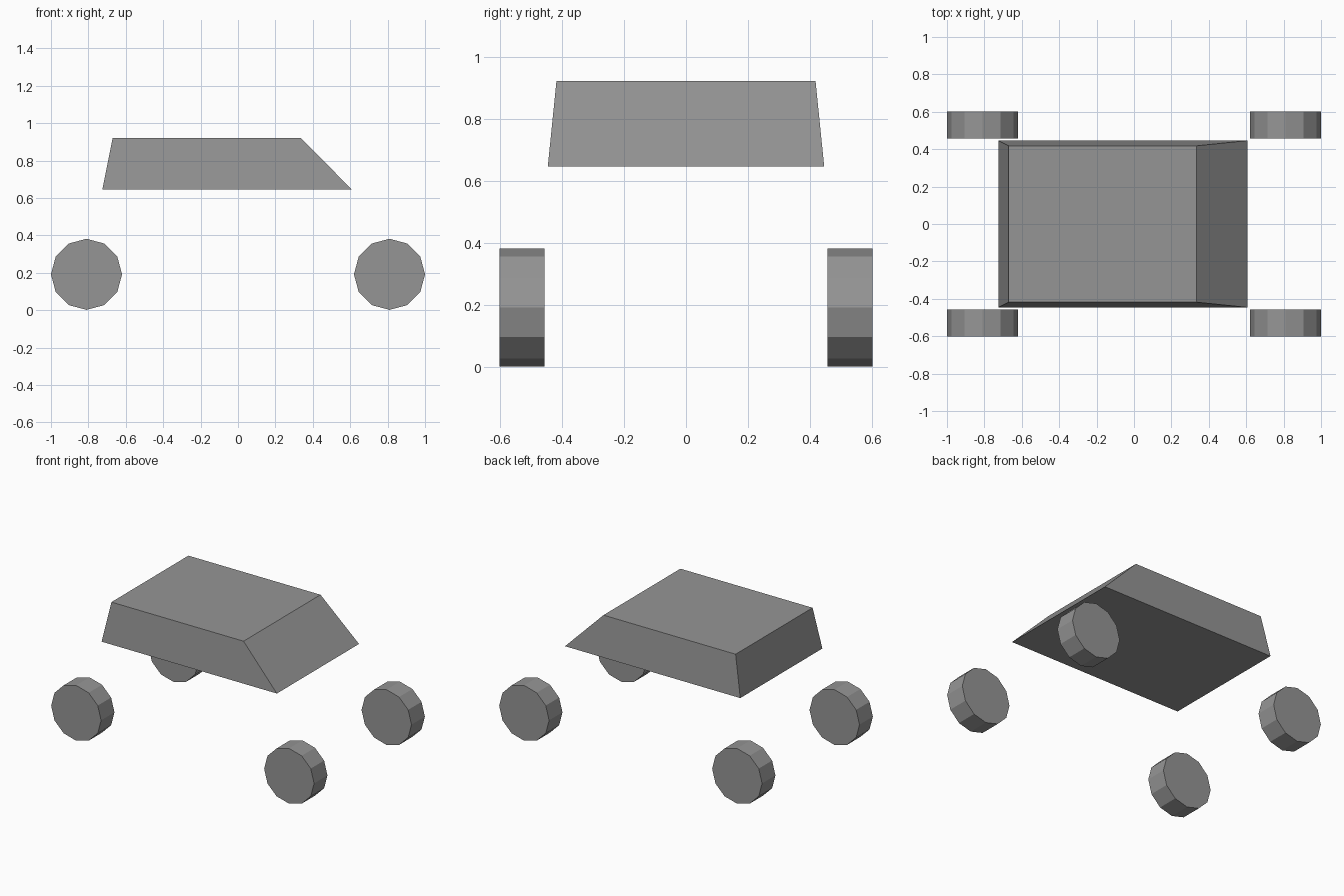
import bpy
import bmesh
import math

cube = bpy.data.objects.get("Cube")
if cube:
    bpy.data.objects.remove(cube, do_unlink=True)


def make_material(name, colour):
    mat = bpy.data.materials.new(name)
    mat.use_nodes = True
    mat.diffuse_color = colour
    mat.node_tree.nodes["Principled BSDF"].inputs["Base Color"].default_value = colour
    return mat


grey = make_material("plain grey", (0.3, 0.3, 0.3, 1))


def add_cabin():
    """Box tapered towards the roof, with a sloping windscreen on +x."""
    bm = bmesh.new()
    bmesh.ops.create_cube(bm, size=2)
    for v in bm.verts:
        top, front = v.co.z > 0, v.co.x > 0
        if top:
            x, y, z = (0.335 if front else -0.67), 0.418, 0.922
        else:
            x, y, z = (0.608 if front else -0.725), 0.446, 0.646
        v.co = (x, math.copysign(y, v.co.y), z)
    mesh = bpy.data.meshes.new("cabin")
    bm.to_mesh(mesh)
    bm.free()
    mesh.materials.append(grey)
    obj = bpy.data.objects.new("cabin", mesh)
    bpy.context.collection.objects.link(obj)


def add_wheel(name, x, y):
    """Flat-shaded twelve-sided wheel on a sideways axle."""
    bpy.ops.mesh.primitive_cylinder_add(
        vertices=12, radius=0.19, depth=0.145,
        location=(x, y, 0.192), rotation=(math.pi / 2, 0, 0))
    wheel = bpy.context.object
    wheel.name = name
    wheel.data.materials.append(grey)


add_cabin()

# Four wheels, the nose of the vehicle pointing along +x
for end, sx in (("nose", 1), ("tail", -1)):
    for side, sy in (("far", 1), ("near", -1)):
        add_wheel(f"{end}_{side}_wheel", sx * 0.81, sy * 0.529)
